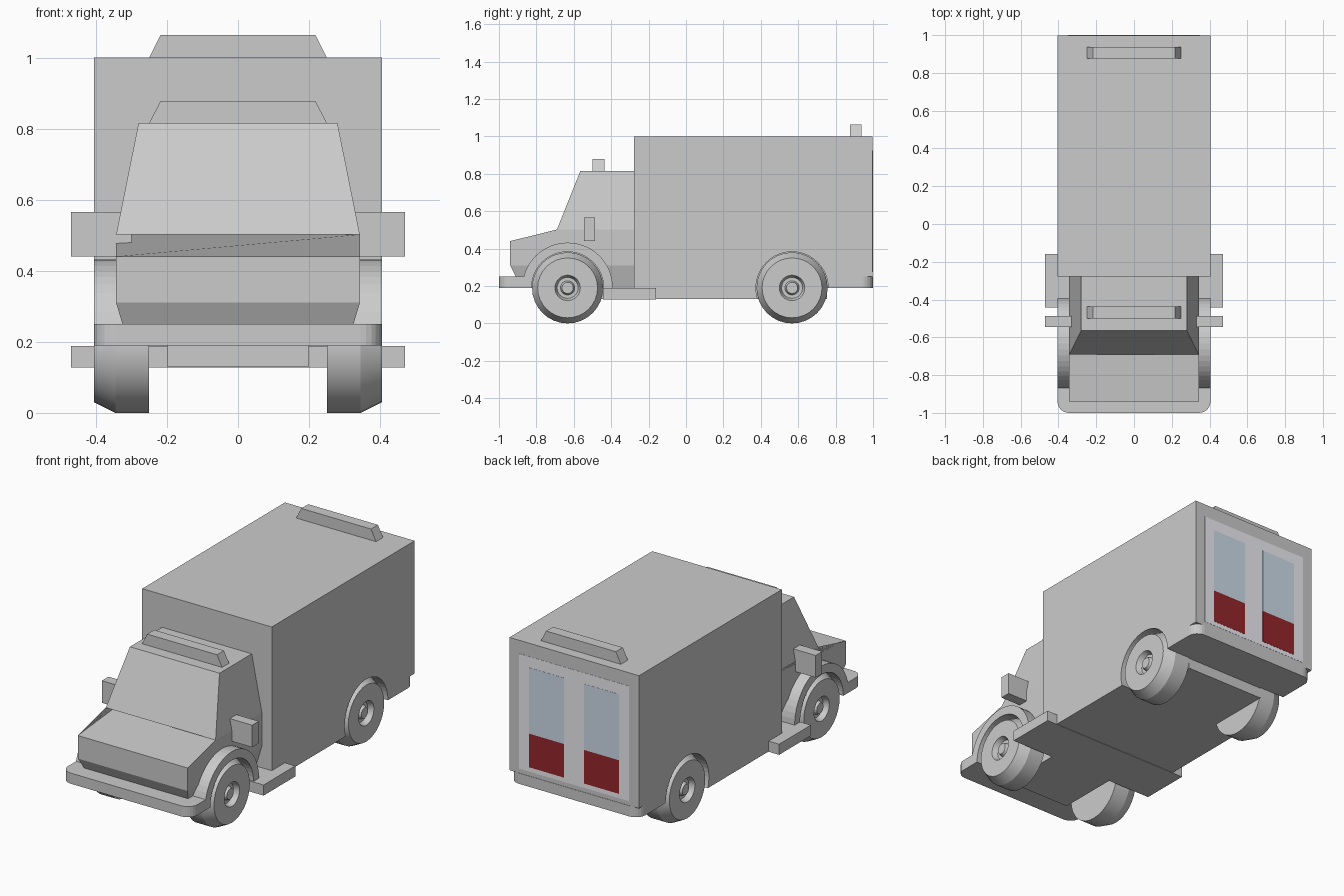
import bpy, bmesh, math
from mathutils import Vector, Matrix

if "Cube" in bpy.data.objects:
    bpy.data.objects.remove(bpy.data.objects["Cube"])

FRONT_AXLE, REAR_AXLE, HUB_Z = -0.633, 0.567, 0.19


def finish(name, bm, color=None):
    bmesh.ops.recalc_face_normals(bm, faces=bm.faces)
    me = bpy.data.meshes.new(name)
    bm.to_mesh(me)
    bm.free()
    ob = bpy.data.objects.new(name, me)
    bpy.context.collection.objects.link(ob)
    if color:
        mat = bpy.data.materials.get(name.split("_")[-1]) or bpy.data.materials.new(name.split("_")[-1])
        mat.diffuse_color = (*color, 1)
        mat.use_nodes = True
        mat.node_tree.nodes["Principled BSDF"].inputs["Base Color"].default_value = mat.diffuse_color
        me.materials.append(mat)
    return ob


def loft(name, rings, color=None):
    """Closed solid through rings of equal point count."""
    bm = bmesh.new()
    loops = [[bm.verts.new(p) for p in r] for r in rings]
    n = len(loops[0])
    for a, b in zip(loops, loops[1:]):
        for i in range(n):
            bm.faces.new((a[i], a[(i + 1) % n], b[(i + 1) % n], b[i]))
    bm.faces.new(loops[0][::-1])
    bm.faces.new(loops[-1])
    return finish(name, bm, color)


def box(name, x0, x1, y0, y1, z0, z1, color=None):
    ring = lambda z: [(x0, y0, z), (x1, y0, z), (x1, y1, z), (x0, y1, z)]
    return loft(name, [ring(z0), ring(z1)], color)


def rounded_slab(name, y_in, y_out, hw, z0, z1, r=0.06):
    """Flat bar whose two outer corners are rounded."""
    s = math.copysign(1, y_out - y_in)
    pts = [(-hw, y_in), (hw, y_in)]
    for cx, start in ((hw - r, 0), (r - hw, 90)):
        for k in range(7):
            a = math.radians(start + 15 * k)
            pts.append((cx + r * math.cos(a), y_out - s * r + s * r * math.sin(a)))
    return loft(name, [[(x, y, z) for x, y in pts] for z in (z0, z1)])


def cut(ob, cutters):
    for c in cutters:
        m = ob.modifiers.new("arch", 'BOOLEAN')
        m.operation, m.solver, m.object = 'DIFFERENCE', 'EXACT', c


# Wheel arch cutters
arches = {}
for side in (-1, 1):
    for label, y in (("front", FRONT_AXLE), ("rear", REAR_AXLE)):
        bm = bmesh.new()
        m = Matrix.Translation((side * 0.4, y, HUB_Z)) @ Matrix.Rotation(math.pi / 2, 4, 'Y')
        bmesh.ops.create_cone(bm, cap_ends=True, segments=48, radius1=0.193,
                              radius2=0.193, depth=0.304, matrix=m)
        c = finish(f"{label}_arch_cutter", bm)
        c.hide_render = True
        c.hide_set(True)
        c.display_type = 'WIRE'
        arches.setdefault(label, []).append(c)

# Cargo box on a floor with a rounded tail
cargo = box("cargo_box", -0.405, 0.405, -0.277, 0.998, 0.25, 1.0)
floor = rounded_slab("cargo_floor", -0.277, 1.0, 0.405, 0.19, 0.25)
cut(cargo, arches["rear"])
cut(floor, arches["rear"])

# Cab and hood
def cab_ring(hw, front, mid, back=-0.277):
    (yf, zf), (ym, zm) = front, mid
    return [(-hw, yf, zf), (hw, yf, zf), (hw, ym, zm), (hw, back, zm), (-hw, back, zm), (-hw, ym, zm)]

lower = loft("hood", [cab_ring(0.307, (-0.88, 0.19), (-0.69, 0.19)),
                      cab_ring(0.343, (-0.94, 0.31), (-0.69, 0.31)),
                      cab_ring(0.343, (-0.94, 0.44), (-0.69, 0.502))])
cut(lower, arches["front"])

def rect(hw, y0, y1, z):
    return [(-hw, y0, z), (hw, y0, z), (hw, y1, z), (-hw, y1, z)]

loft("cab", [rect(0.343, -0.69, -0.277, 0.502), rect(0.28, -0.565, -0.277, 0.815)])

# Front bumper
bumper = rounded_slab("front_bumper", -0.70, -1.0, 0.405, 0.19, 0.25)
cut(bumper, arches["front"])

# Chassis underside
box("chassis_middle", -0.405, 0.405, -0.277, 0.385, 0.13, 0.19)
cut(bpy.data.objects["chassis_middle"], arches["rear"])
box("chassis_rear", -0.25, 0.25, 0.385, 0.755, 0.13, 0.19)
box("chassis_front", -0.2, 0.2, -0.80, -0.277, 0.13, 0.19)
box("side_step", -0.47, 0.47, -0.443, -0.16, 0.128, 0.188)

# Roof light bars
for name, y, z in (("cab_light_bar", -0.468, 0.815), ("rear_light_bar", 0.907, 1.0)):
    loft(name, [rect(0.25, y - 0.031, y + 0.031, z), rect(0.218, y - 0.031, y + 0.031, z + 0.063)])

# Tyre, rim recess and hub profile as (radius, x)
WHEEL = [(0, 0.25), (0.19, 0.25), (0.19, 0.345), (0.16, 0.405), (0.068, 0.405),
         (0.056, 0.375), (0.038, 0.375), (0.03, 0.395), (0, 0.395)]

for side, label in ((-1, "left"), (1, "right")):
    # Front fender arch
    bm = bmesh.new()
    inner, outer = [], []
    for k in range(25):
        a = math.pi * k / 24
        for r, lst in ((0.193, inner), (0.242, outer)):
            lst.append((FRONT_AXLE + r * math.cos(a), HUB_Z + r * math.sin(a)))
    bm.free()
    pts = inner + outer[::-1]
    fender = loft(f"{label}_fender", [[(side * x, y, z) for y, z in pts] for x in (0.25, 0.405)])
    # Mirror
    box(f"{label}_mirror", *sorted((side * 0.3, side * 0.47)), -0.545, -0.486, 0.44, 0.565)
    # Wheels
    for end, y in (("front", FRONT_AXLE), ("rear", REAR_AXLE)):
        bm = bmesh.new()
        vs = [bm.verts.new((side * x, y, HUB_Z + r)) for r, x in WHEEL]
        es = [bm.edges.new(p) for p in zip(vs, vs[1:])]
        bmesh.ops.spin(bm, geom=vs + es, cent=Vector((0, y, HUB_Z)), axis=(1, 0, 0),
                       angle=2 * math.pi, steps=32, use_merge=True)
        bmesh.ops.remove_doubles(bm, verts=bm.verts, dist=1e-5)
        w = finish(f"{label}_{end}_wheel", bm)
        bpy.context.view_layer.objects.active = w
        bpy.ops.object.select_all(action='DESELECT')
        w.select_set(True)
        bpy.ops.object.shade_smooth_by_angle(angle=math.radians(25))

# Rear doors with windows and red panels
box("rear_door", -0.343, 0.343, 0.98, 0.9990, 0.275, 0.925, (0.85, 0.85, 0.9))
for side, label in ((-1, "left"), (1, "right")):
    xs = sorted((side * 0.062, side * 0.28))
    box(f"{label}_door_window", *xs, 0.98, 1.0, 0.49, 0.863, (0.62, 0.72, 0.82))
    box(f"{label}_door_redpanel", *xs, 0.98, 1.0, 0.30, 0.49, (0.3, 0.02, 0.025))
